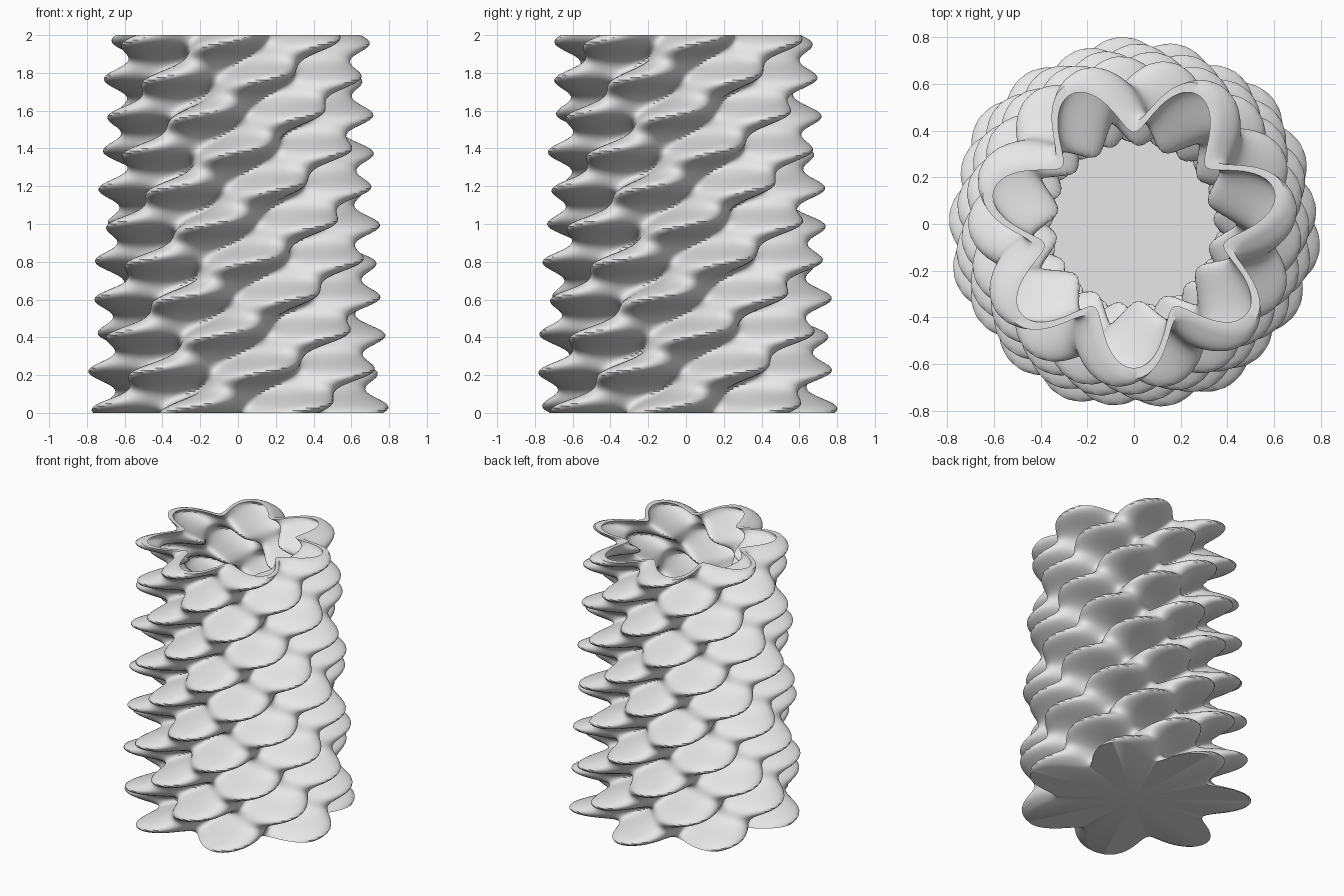
import bpy
import bmesh
from math import cos, sin, pi, radians

cube = bpy.data.objects.get("Cube")
if cube:
    bpy.data.objects.remove(cube, do_unlink=True)

HEIGHT = 2.0
LOBES = 7
TWIST = radians(167)      # lobe rotation per unit of height
RING_PITCH = 0.1935       # height of one row of scales
FIRST_RING = 0.026
WALL = 0.045
FLOOR = 0.06
SEGMENTS = 224
ROWS = 160


def wall_radius(angle, z):
    """Tapered tube with twisting lobes and stacked horizontal ripples."""
    lobe_phase = LOBES * (angle + pi / 2 - TWIST * (z - HEIGHT))
    lobe = 0.112 * cos(lobe_phase) - 0.008 * cos(2 * lobe_phase)
    ripple = 0.052 * cos(2 * pi * (z - FIRST_RING) / RING_PITCH)
    taper = 1.152 - 0.076 * z
    return taper * (0.543 + lobe + ripple)


def add_ring(bm, z, inset):
    ring = []
    for i in range(SEGMENTS):
        a = 2 * pi * i / SEGMENTS
        r = wall_radius(a, z) - inset
        ring.append(bm.verts.new((r * cos(a), r * sin(a), z)))
    return ring


def cap(bm, ring, z):
    centre = bm.verts.new((0, 0, z))
    for i in range(SEGMENTS):
        bm.faces.new((ring[i], ring[(i + 1) % SEGMENTS], centre))


# Outer wall going up, then inner wall going down to the floor
bm = bmesh.new()
rings = [add_ring(bm, HEIGHT * k / ROWS, 0) for k in range(ROWS + 1)]
rings += [add_ring(bm, HEIGHT - (HEIGHT - FLOOR) * k / ROWS, WALL)
          for k in range(ROWS + 1)]
for low, high in zip(rings, rings[1:]):
    for i in range(SEGMENTS):
        j = (i + 1) % SEGMENTS
        bm.faces.new((low[i], low[j], high[j], high[i]))

# Flat underside and inside floor
cap(bm, rings[0], 0)
cap(bm, rings[-1], FLOOR)
bmesh.ops.recalc_face_normals(bm, faces=bm.faces)

mesh = bpy.data.meshes.new("twisted_vase")
bm.to_mesh(mesh)
bm.free()
vase = bpy.data.objects.new("twisted_vase", mesh)
bpy.context.collection.objects.link(vase)

# Plain light grey material
grey = bpy.data.materials.new("light_grey")
grey.use_nodes = True
colour = (0.8, 0.8, 0.8, 1)
grey.diffuse_color = colour
for node in grey.node_tree.nodes:
    if node.type == 'BSDF_PRINCIPLED':
        node.inputs["Base Color"].default_value = colour
mesh.materials.append(grey)

# Smooth shading with sharp rim and base edges
bpy.ops.object.select_all(action='DESELECT')
vase.select_set(True)
bpy.context.view_layer.objects.active = vase
bpy.ops.object.shade_smooth_by_angle(angle=radians(40))
